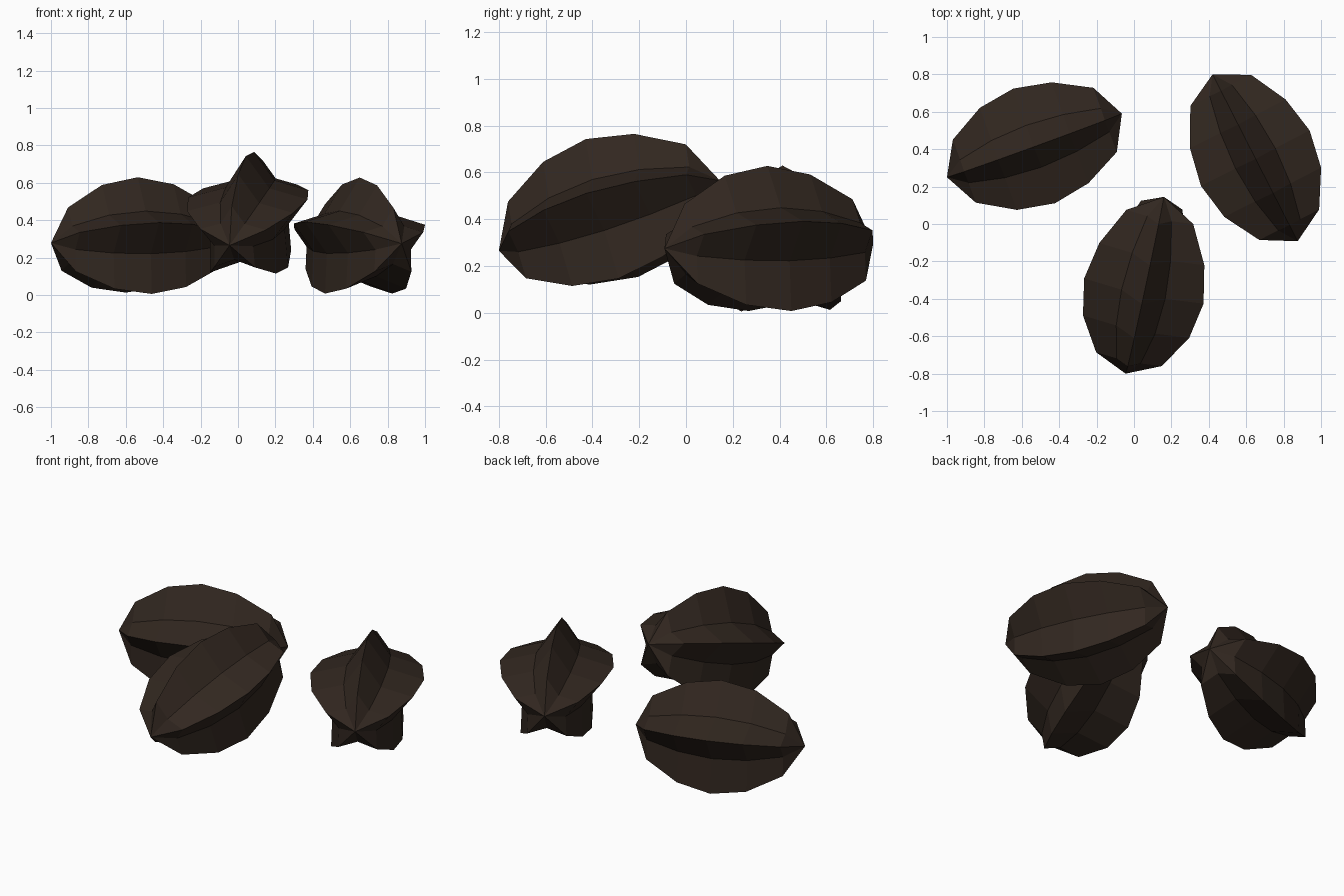
import bpy, bmesh
from math import sin, cos, pi, radians
from mathutils import Vector

if "Cube" in bpy.data.objects:
    bpy.data.objects.remove(bpy.data.objects["Cube"])

RIDGE, VALLEY = 0.343, 0.203
# (position along pod, width factor)
PROFILE = [(0.1, 0.55), (0.295, 0.89), (0.5, 1.0), (0.705, 0.88), (0.905, 0.56)]

mat = bpy.data.materials.new("dark_brown")
mat.diffuse_color = (0.031, 0.02, 0.014, 1)
mat.use_nodes = True
mat.node_tree.nodes["Principled BSDF"].inputs["Base Color"].default_value = mat.diffuse_color


def ribbed_pod(name, tip_a, tip_b, roll):
    """Five-ribbed spindle between two tips; roll leans the top rib to the right."""
    a, b = Vector(tip_a), Vector(tip_b)
    axis = (b - a).normalized()
    right = axis.cross(Vector((0, 0, 1))).normalized()
    up = right.cross(axis)
    bm = bmesh.new()
    rings = []
    for t, f in PROFILE:
        centre = a.lerp(b, t)
        ring = []
        for i in range(10):
            ang = i * pi / 5 + radians(roll)
            r = f * (RIDGE if i % 2 == 0 else VALLEY)
            ring.append(bm.verts.new(centre + r * (sin(ang) * right + cos(ang) * up)))
        rings.append(ring)
    start, end = bm.verts.new(a), bm.verts.new(b)
    for i in range(10):
        j = (i + 1) % 10
        bm.faces.new((start, rings[0][i], rings[0][j]))
        bm.faces.new((end, rings[-1][j], rings[-1][i]))
        for lo, hi in zip(rings, rings[1:]):
            bm.faces.new((lo[i], hi[i], hi[j], lo[j]))
    bmesh.ops.recalc_face_normals(bm, faces=bm.faces)
    mesh = bpy.data.meshes.new(name)
    bm.to_mesh(mesh)
    bm.free()
    mesh.materials.append(mat)
    obj = bpy.data.objects.new(name, mesh)
    bpy.context.collection.objects.link(obj)


# Two pods lying flat, one tilted up at the front
ribbed_pod("left_pod", (-1.0, 0.25, 0.278), (-0.065, 0.59, 0.295), 1)
ribbed_pod("right_pod", (0.875, -0.092, 0.275), (0.42, 0.8, 0.295), 0)
ribbed_pod("front_pod", (-0.045, -0.8, 0.265), (0.16, 0.145, 0.565), 1)
